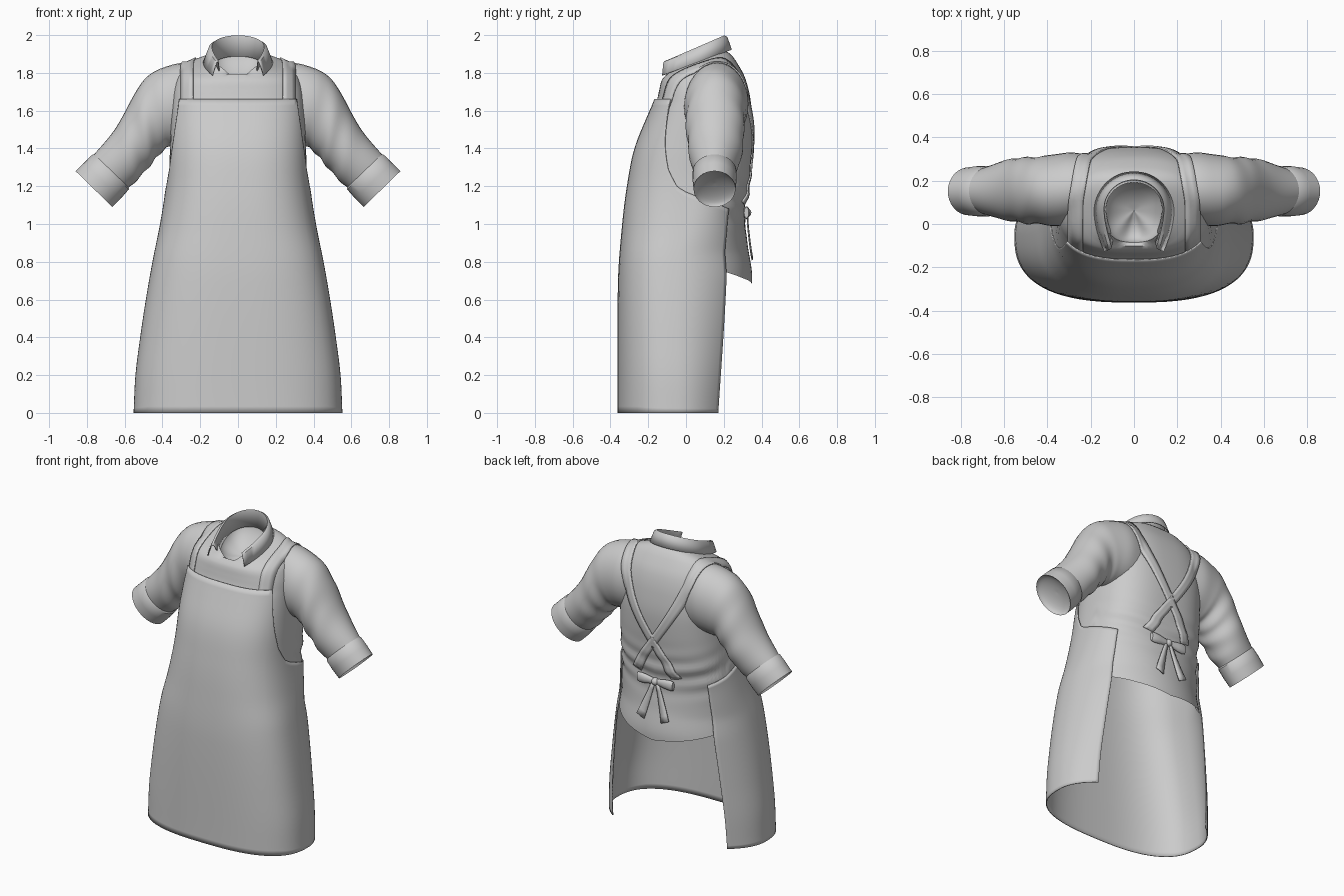
import bpy, bmesh, math
from mathutils import Vector
from mathutils.bvhtree import BVHTree

if "Cube" in bpy.data.objects:
    bpy.data.objects.remove(bpy.data.objects["Cube"])

GREY = (0.6, 0.6, 0.6, 1)
cloth = bpy.data.materials.new("grey cloth")
cloth.use_nodes = True
cloth.diffuse_color = GREY
cloth.node_tree.nodes["Principled BSDF"].inputs["Base Color"].default_value = GREY


def curve(table, t):
    """Smooth interpolation through (position, value) pairs."""
    t = min(max(t, table[0][0]), table[-1][0])
    i = max(k for k in range(len(table) - 1) if table[k][0] <= t)

    def slope(k):
        a, b = table[max(k - 1, 0)], table[min(k + 1, len(table) - 1)]
        return (b[1] - a[1]) / (b[0] - a[0])
    (x0, y0), (x1, y1) = table[i], table[i + 1]
    h = x1 - x0
    u = (t - x0) / h
    return (y0 * (1 + 2 * u) * (1 - u) ** 2 + slope(i) * h * u * (1 - u) ** 2
            + y1 * u * u * (3 - 2 * u) + slope(i + 1) * h * u * u * (u - 1))


def linear(table, t):
    for (a, p), (b, q) in zip(table, table[1:]):
        if t <= b:
            return p + (q - p) * (t - a) / (b - a)
    return table[-1][1]


def finish(ob, thickness=0, mirror=False):
    ob.data.materials.append(cloth)
    bpy.ops.object.select_all(action='DESELECT')
    ob.select_set(True)
    bpy.context.view_layer.objects.active = ob
    bpy.ops.object.shade_smooth_by_angle(angle=math.radians(45))
    if thickness:
        mod = ob.modifiers.new("cloth thickness", 'SOLIDIFY')
        mod.thickness, mod.offset = thickness, 0
    if mirror:
        ob.modifiers.new("mirror", 'MIRROR')
    return ob


def sheet(name, rows, closed=False, caps=False, **kw):
    """Surface through equal rows of points."""
    bm = bmesh.new()
    grid = [[bm.verts.new(p) for p in row] for row in rows]
    n = len(rows[0])
    for a, b in zip(grid, grid[1:]):
        for j in range(n if closed else n - 1):
            k = (j + 1) % n
            bm.faces.new((a[j], a[k], b[k], b[j]))
    if caps:
        bm.faces.new(grid[0])
        bm.faces.new(grid[-1])
    bmesh.ops.recalc_face_normals(bm, faces=bm.faces)
    mesh = bpy.data.meshes.new(name)
    bm.to_mesh(mesh)
    bm.free()
    ob = bpy.data.objects.new(name, mesh)
    bpy.context.collection.objects.link(ob)
    return finish(ob, **kw)


def dish(name, ring, push, **kw):
    """Hollow lining that closes a ring, sunk along push."""
    centre = sum(ring, Vector()) / len(ring)
    rows = [[p.lerp(centre, u) + push * math.sqrt(1 - (1 - u) ** 2) for p in ring]
            for u in (0, .03, .1, .2, .35, .55, .75, .99)]
    sheet(name, rows, closed=True, **kw)


# Torso and skirt section: half width, front, middle and back by height
WIDTH = [(0, .55), (.2, .54), (.4, .515), (.6, .485), (.8, .45), (1, .41), (1.2, .38),
         (1.4, .37), (1.66, .36), (1.74, .345), (1.8, .315), (1.84, .26), (1.87, .15)]
FRONT = [(0, -.36), (.7, -.357), (1, -.335), (1.2, -.31), (1.4, -.27), (1.6, -.19),
         (1.66, -.165), (1.74, -.152), (1.8, -.143), (1.84, -.13), (1.87, -.095)]
MIDDLE = [(0, -.05), (.8, -.05), (1, 0), (1.2, .03), (1.4, .05), (1.66, .08), (1.87, .07)]
BACK = [(0, .29), (.7, .36), (.9, .335), (1.05, .322), (1.2, .342), (1.5, .365),
        (1.66, .35), (1.74, .322), (1.8, .282), (1.84, .247), (1.87, .212)]
TILT = [(1.5, 0), (1.66, .03), (1.74, .15), (1.8, .25), (1.84, .35), (1.87, .38)]
ROUND = [(0, 1), (.85, 1), (1.25, .75), (1.87, .75)]


def body(deg, z, inset=0):
    """Point on the body; 0 degrees is the front, 180 the back."""
    a = math.radians(deg)
    s, c, mid = math.sin(a), math.cos(a), curve(MIDDLE, z)
    power = .75 if c > 0 else linear(ROUND, z)
    end = curve(FRONT, z) + inset if c > 0 else curve(BACK, z) - inset
    x = math.copysign(abs(s) ** power, s)
    return Vector(((curve(WIDTH, z) - inset) * x, mid + (end - mid) * abs(c) ** power, z))


# Shirt torso with back tail, waist folds and sloping open neck
HEM = [(0, 1.06), (95, 1.04), (112, .85), (128, .75), (150, .715), (180, .68)]


def shirt_point(deg, v):
    hem = linear(HEM, abs(deg))
    z = hem + (1.87 - hem) * v
    fold = 0
    if abs(deg) > 95:
        fold = 0.006 * math.sin(z * 55 + abs(deg) * 0.06) * math.exp(-((z - 1.14) / 0.12) ** 2)
    p = body(deg, z, 0.01 + fold)
    p.z += curve(TILT, z) * (p.y - 0.07)
    if v == 1:
        p.z += .04 * math.exp(-(deg / 60) ** 2) - .07 * math.exp(-(deg / 28) ** 2)
    return p


shirt_rows = [[shirt_point(d, v / 60) for d in range(-180, 180, 5)] for v in range(61)]
shirt = sheet("shirt_body", shirt_rows, closed=True)
dish("neck_lining", shirt_rows[-1], Vector((0, 0, -.12)))


# Sleeves and rolled cuffs: upper point, lower point, y range
def arm_ring(spec, count=32, wave=0.0, phase=0.0):
    x1, z1, x2, z2, y1, y2 = spec
    ring = []
    for i in range(count):
        a = math.tau * i / count
        r = 1 + wave * math.sin(phase + 2 * a) * (0.6 - 0.4 * math.cos(a))
        c, s = r * math.cos(a), r * math.sin(a)
        ring.append(Vector(((x1 + x2) / 2 + c * (x1 - x2) / 2, (y1 + y2) / 2 + s * (y2 - y1) / 2,
                            (z1 + z2) / 2 + c * (z1 - z2) / 2)))
    return ring


ARM = [(.14, 1.83, .2, 1.42, .03, .31), (.28, 1.853, .28, 1.42, 0, .33), (.39, 1.83, .34, 1.41, -.01, .322),
       (.475, 1.785, .385, 1.4, 0, .312), (.545, 1.695, .43, 1.35, 0, .308), (.605, 1.58, .475, 1.3, .01, .305),
       (.675, 1.47, .53, 1.235, .02, .29), (.77, 1.36, .59, 1.185, .045, .26)]
CUFF = [(.745, 1.37, .58, 1.205, .05, .255), (.77, 1.368, .578, 1.183, .035, .268),
        (.815, 1.325, .62, 1.135, .035, .268), (.86, 1.28, .665, 1.09, .04, .262)]
arm_rows = []
for i in range(43):
    t = i / 6
    spec = [curve(list(enumerate(col)), t) for col in zip(*ARM)]
    wave = 0.035 * max(0, math.sin(math.pi * min(1, max(0, (t - 2) / 5))))
    arm_rows.append(arm_ring(spec, wave=wave, phase=t * 4.2))
sleeve = sheet("sleeves", arm_rows, closed=True, mirror=True)
cuff_rows = [arm_ring(s) for s in CUFF]
sheet("cuffs", cuff_rows, closed=True, mirror=True)
dish("cuff_linings", cuff_rows[-1], Vector((-.03, 0, .03)), mirror=True)

# Folded collar with two front points
stand, rim, fold, flap = [], [], [], []
for d in range(-132, 133, 6):
    s, c = math.sin(math.radians(d)), math.cos(math.radians(d))
    f = max(0, (abs(d) - 80) / 52) ** 2
    y = .07 + .125 * c - .05 * f
    stand.append((.132 * s, y, 1.84 + .38 * (y - .07)))
    y = .07 + .135 * c - .09 * f
    rim.append((.14 * s, y, 1.908 + .43 * y))
    fold.append((.152 * s, y + .012 * c, 1.902 + .42 * y))
    y = .06 + .18 * c - .065 * f
    flap.append((.182 * s, y, 1.833 + .37 * y))
sheet("collar", [stand, rim, fold, flap], thickness=0.006)

# Apron: bib, armhole curves and skirt open at the back
TOP = [(0, 1.66), (55, 1.66), (58, 1.57), (65, 1.43), (73, 1.29), (82, 1.2), (92, 1.15), (105, 1.12), (130, 1.08)]
half = list(range(0, 55, 5)) + list(range(55, 131, 3))
angles = [-d for d in reversed(half[1:])] + half
sheet("apron", [[body(d, linear(TOP, abs(d)) * v / 48) for d in angles] for v in range(49)],
      thickness=0.006)

# Shoulder straps laid over the shirt, crossing at the back
verts, faces = [], []
for ob in (shirt, sleeve):
    base = len(verts)
    verts += [v.co.copy() for v in ob.data.vertices]
    faces += [[base + i for i in p.vertices] for p in ob.data.polygons]
surface = BVHTree.FromPolygons(verts, faces)
SWAY = [(-57, -.15), (-15, 0), (60, .23), (90, .27), (134, .272)]
strap_rows = []
for a in range(134, -58, -3):
    out = Vector((0, math.cos(math.radians(a)), math.sin(math.radians(a))))
    row = []
    for off in (-.034, -.011, .011, .034):
        centre = Vector((linear(SWAY, a) + off, 0.1, 1.4))
        hit = surface.ray_cast(centre + out, -out)[0]
        row.append((hit or centre + out * 0.3) + out * 0.006)
    strap_rows.append(row)
sheet("shoulder_straps", strap_rows, thickness=0.008, mirror=True)

# Bow: loops, knot and hanging tails
LOOP = [(0, .012, .018), (.03, .014, .022), (.07, .018, .03), (.11, .018, .034), (.13, .012, .03)]
sheet("bow_loops", [[(x, .32 + ry * math.cos(math.tau * i / 12),
                      1.06 + rz * math.sin(math.tau * i / 12)) for i in range(12)]
                    for x, ry, rz in LOOP], closed=True, caps=True, mirror=True)
bpy.ops.mesh.primitive_uv_sphere_add(segments=16, ring_count=8, radius=0.024, location=(0, .322, 1.06))
knot = bpy.context.object
knot.name = "bow_knot"
finish(knot)
tail_rows = []
for i in range(7):
    t = i / 6
    x, z, w = .015 + .075 * t, 1.05 - .23 * t, .012 + .016 * t
    y = curve(BACK, z) + .002
    tail_rows.append([(x - w, y, z - .012 * t), (x, y + .003, z), (x + w, y, z + .012 * t)])
sheet("bow_tails", tail_rows, thickness=0.006, mirror=True)
